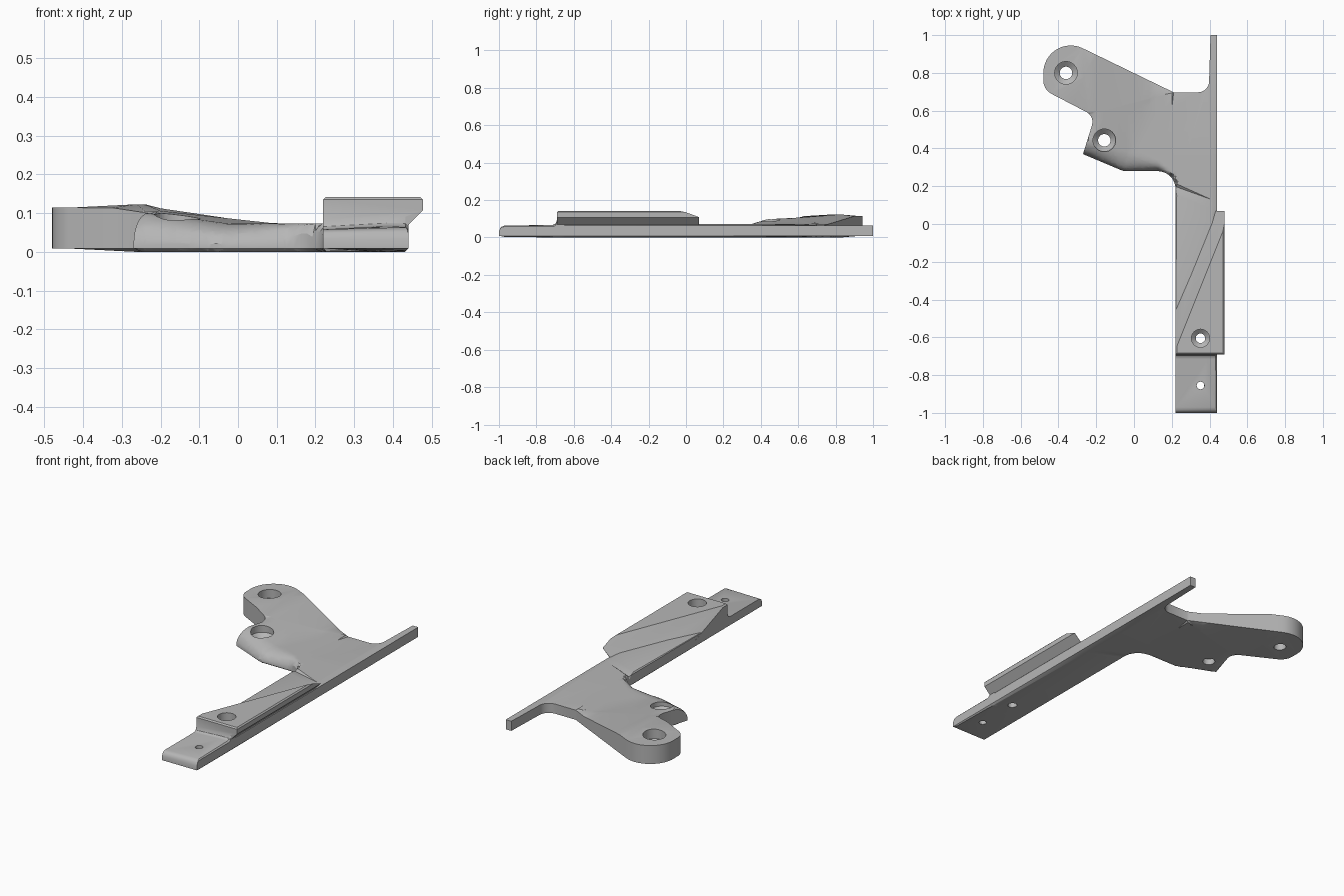
import bpy, bmesh, math
from mathutils import Vector

cube = bpy.data.objects.get("Cube")
if cube:
    bpy.data.objects.remove(cube, do_unlink=True)

grey = bpy.data.materials.new("plain grey")
grey.use_nodes = True
grey.diffuse_color = (0.47, 0.47, 0.47, 1)
grey.node_tree.nodes["Principled BSDF"].inputs["Base Color"].default_value = (0.47, 0.47, 0.47, 1)


def arc(cx, cy, r, start, end, n=8):
    angles = [math.radians(start + (end - start) * i / n) for i in range(n + 1)]
    return [(cx + r * math.cos(a), cy + r * math.sin(a)) for a in angles]


def distance(p, line):
    """Shortest distance from a point to a polyline."""
    best = 9.0
    for a, b in zip(line, line[1:]):
        a, b = Vector(a), Vector(b)
        t = max(0, min(1, (p - a).dot(b - a) / (b - a).length_squared))
        best = min(best, (p - a - (b - a) * t).length)
    return best


def finish(bm, name):
    bmesh.ops.recalc_face_normals(bm, faces=bm.faces)
    mesh = bpy.data.meshes.new(name)
    bm.to_mesh(mesh)
    bm.free()
    mesh.materials.append(grey)
    obj = bpy.data.objects.new(name, mesh)
    bpy.context.collection.objects.link(obj)
    return obj


def slice_at(bm, point, normal, trim=False):
    bmesh.ops.bisect_plane(bm, geom=bm.verts[:] + bm.edges[:] + bm.faces[:], dist=1e-5,
                           plane_co=point, plane_no=Vector(normal).normalized(), clear_outer=trim)
    if trim:
        bmesh.ops.holes_fill(bm, edges=[e for e in bm.edges if e.is_boundary], sides=0)


# Outline of the long bar with its side arm and mounting tab
outline = [(0.22, -1), (0.44, -1), (0.44, 1), (0.405, 1), (0.398, 0.77)]
outline += arc(0.338, 0.757, 0.06, -10, -90, 6) + [(0.21, 0.697)]
outline += arc(-0.335, 0.80, 0.145, 64, 180, 16)
outline += arc(-0.40, 0.76, 0.08, 190, 240, 5)
outline += arc(-0.28, 0.54, 0.06, 60, -15, 6)
outline += [(-0.27, 0.37)]
outline += arc(-0.04, 0.36, 0.08, 245, 268, 4)
outline += arc(0.125, 0.185, 0.095, 90, 0, 8)
border = outline + outline[:1]
front_edge = [(-0.27, 0.37), (-0.075, 0.287), (-0.04, 0.28), (0.125, 0.28), (0.19, 0.25), (0.215, 0.2)]
EDGE = 0.009


def top_height(p):
    x, y = p
    # Arm ramps down toward the bar
    s = 0.92 * x - 0.39 * y
    t = max(0, min(1, (s + 0.545) / 0.375))
    h = 0.123 - 0.05 * t
    # Low front end with rounded tip and a fillet up to the pad
    if y < -0.655:
        h = 0.067
        if y < -0.97:
            h -= 0.025 * (1 - math.sqrt(max(0, 1 - ((y + 0.97) / 0.03) ** 2)))
        elif y > -0.715:
            k = min(1, (y + 0.715) / 0.025)
            h += 0.025 * (1 - math.sqrt(max(0, 1 - k * k)))
    h -= max(0, EDGE - distance(p, border))
    # Broad rounding along the front of the tab, fading out at the bar
    if y > 0.15 and x < 0.225:
        r = 0.1 - 0.08 * max(0, min(1, x / 0.2))
        d = distance(p, front_edge)
        if d < r:
            h = min(h, 0.014 + (h - 0.014) * math.sqrt(max(0, 1 - (1 - d / r) ** 2)))
    return h


# Bracket body: flat sheet, sliced along its creases, then given thickness
bm = bmesh.new()
face = bm.faces.new([bm.verts.new((x, y, 0)) for x, y in outline])
bmesh.ops.inset_region(bm, faces=[face], thickness=EDGE, use_even_offset=True, use_boundary=True)
bmesh.ops.triangulate(bm, faces=[f for f in bm.faces if len(f.verts) > 4])
for y in (-0.993, -0.985, -0.97, -0.715, -0.705, -0.697, -0.69, -0.66, -0.65):
    slice_at(bm, (0, y, 0), (0, 1, 0))
for s in (-0.545, -0.17):
    slice_at(bm, (0.92 * s, -0.39 * s, 0), (0.92, -0.39, 0))
for d in (0.004, 0.018, 0.03, 0.045, 0.06, 0.08, 0.1):
    slice_at(bm, (-0.27 + 0.41 * d, 0.37 + 0.91 * d, 0), (0.41, 0.91, 0))
    slice_at(bm, (0, 0.28 + d, 0), (0, 1, 0))
for i in range(12):
    slice_at(bm, (-0.24 + 0.04 * i, 0, 0), (1, 0, 0))
bmesh.ops.triangulate(bm, faces=bm.faces[:])
under = bm.verts[:]
raised = bmesh.ops.extrude_face_region(bm, geom=bm.faces[:])["geom"]
for v in raised:
    if isinstance(v, bmesh.types.BMVert):
        v.co.z = top_height(v.co.xy)
for v in under:
    v.co.z = max(0, EDGE - distance(v.co.xy, border))
body = finish(bm, "bracket_body")

# Raised pad with an overhanging lip and a slanted ramp
bm = bmesh.new()
profile = [(0.2195, 0.04), (0.43, 0.04), (0.43, 0.06), (0.478, 0.108),
           (0.478, 0.135), (0.471, 0.142), (0.227, 0.142), (0.2195, 0.135)]
face = bm.faces.new([bm.verts.new((x, -0.69, z)) for x, z in profile])
ends = bmesh.ops.extrude_face_region(bm, geom=[face])["geom"]
bmesh.ops.translate(bm, vec=(0, 0.76, 0), verts=[v for v in ends if isinstance(v, bmesh.types.BMVert)])
slice_at(bm, (0.47, -0.04, 0.142), (-0.928, 0.371, 1), trim=True)
slice_at(bm, (0, -0.69, 0.135), (0, -1, 1), trim=True)
pad = finish(bm, "raised_pad")


# Screw holes: a bore that widens into a recess for the head
def hole(bm, x, y, bore, head, low, high, n=32):
    rings = []
    for r, z in ((bore, -0.05), (bore, low), (head, high), (head, 0.3)):
        rings.append([bm.verts.new((px, py, z)) for px, py in arc(x, y, r, 0, 360, n)[:n]])
    for a, b in zip(rings, rings[1:]):
        for i in range(n):
            j = (i + 1) % n
            bm.faces.new((a[i], a[j], b[j], b[i]))
    bm.faces.new(rings[0][::-1])
    bm.faces.new(rings[-1])


bm = bmesh.new()
hole(bm, -0.36, 0.80, 0.033, 0.06, 0.045, 0.065)
hole(bm, -0.157, 0.443, 0.033, 0.06, 0.035, 0.06)
hole(bm, 0.352, -0.605, 0.025, 0.048, 0.055, 0.075)
hole(bm, 0.352, -0.855, 0.02, 0.0201, 0.03, 0.05)
holes = finish(bm, "hole_cutter")
holes.hide_render = True

# Merge the pad, then cut the holes
bpy.context.view_layer.objects.active = body
for other, operation in ((pad, 'UNION'), (holes, 'DIFFERENCE')):
    mod = body.modifiers.new(operation.lower(), 'BOOLEAN')
    mod.object, mod.operation, mod.solver = other, operation, 'EXACT'
    bpy.ops.object.modifier_apply(modifier=mod.name)
    bpy.data.objects.remove(other, do_unlink=True)

bpy.ops.object.select_all(action='DESELECT')
body.select_set(True)
bpy.ops.object.shade_smooth_by_angle(angle=math.radians(28))
